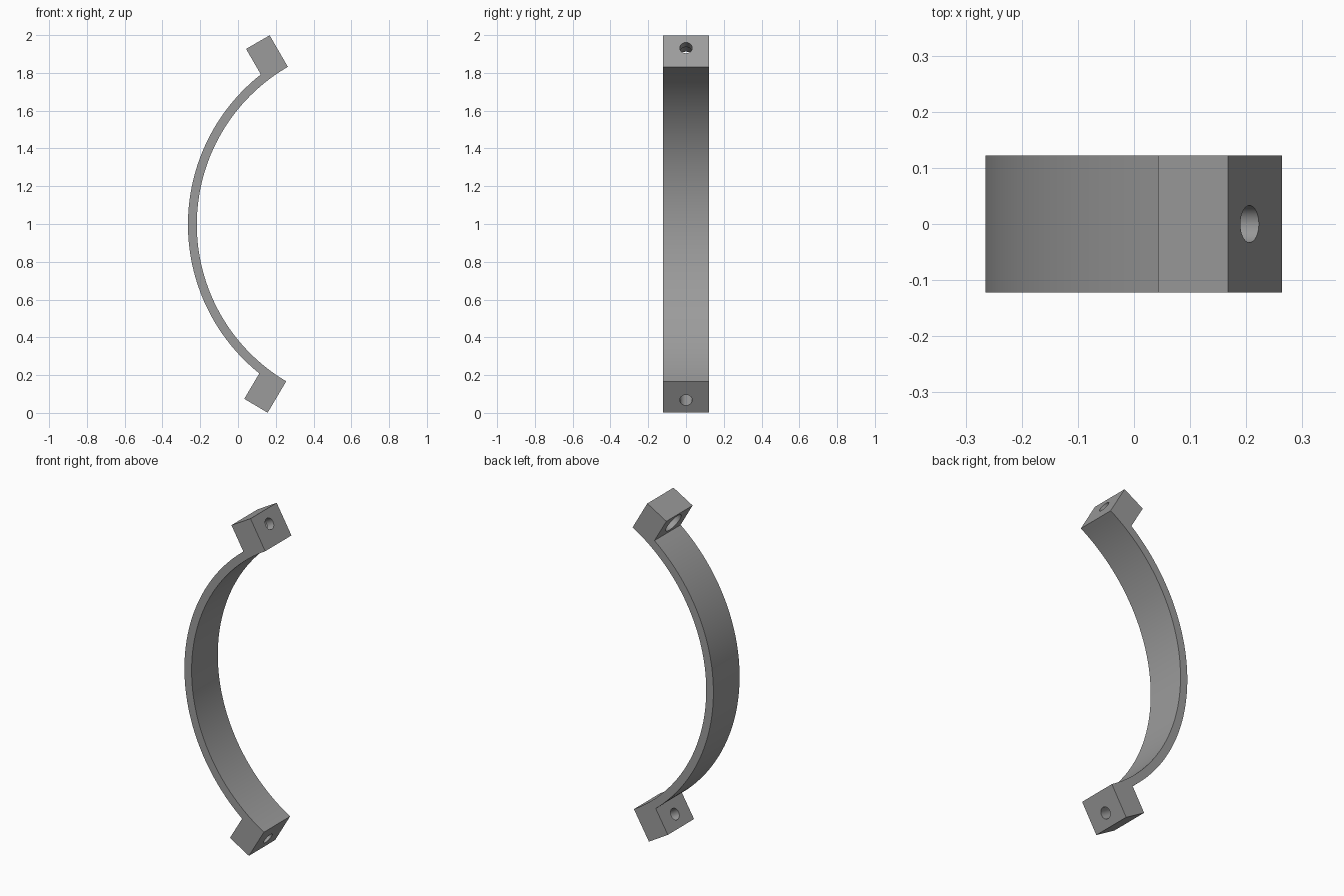
import bpy, bmesh, math
from mathutils import Vector

if "Cube" in bpy.data.objects:
    bpy.data.objects.remove(bpy.data.objects["Cube"])

CX, CZ = 0.746, 0.997            # centre of the arc
R_IN, R_OUT, R_TAB = 0.964, 1.011, 1.157
TAB = 0.144                      # tab thickness along the arc
HALF_W = 0.1225
TOP, BOTTOM = math.radians(120), math.radians(239.4)


def point(angle, radial, along=0.0):
    """Point at a radius, shifted sideways towards growing angle."""
    c, s = math.cos(angle), math.sin(angle)
    return Vector((CX + c * radial - s * along, 0, CZ + s * radial + c * along))


def arc(a, b, r, n=64):
    return [point(a + (b - a) * i / n, r) for i in range(n + 1)]


# Clamp band with a square tab on each end, as one extruded profile
inset = math.asin(TAB / R_OUT)
profile = arc(BOTTOM, TOP, R_IN)
profile += [point(TOP, R_TAB), point(TOP, R_TAB, TAB)]
profile += arc(TOP + inset, BOTTOM - inset, R_OUT)
profile += [point(BOTTOM, R_TAB, -TAB), point(BOTTOM, R_TAB)]

bm = bmesh.new()
face = bm.faces.new([bm.verts.new(p + Vector((0, -HALF_W, 0))) for p in profile])
new = bmesh.ops.extrude_face_region(bm, geom=[face])["geom"]
bmesh.ops.translate(bm, vec=(0, 2 * HALF_W, 0),
                    verts=[v for v in new if isinstance(v, bmesh.types.BMVert)])
bmesh.ops.recalc_face_normals(bm, faces=bm.faces)
mesh = bpy.data.meshes.new("clamp_band")
bm.to_mesh(mesh)
bm.free()
band = bpy.data.objects.new("clamp_band", mesh)
bpy.context.collection.objects.link(band)

# Dark grey metal
metal = bpy.data.materials.new("dark_grey")
metal.diffuse_color = (0.33, 0.33, 0.33, 1)
metal.use_nodes = True
metal.node_tree.nodes["Principled BSDF"].inputs["Base Color"].default_value = metal.diffuse_color
mesh.materials.append(metal)


def drill(name, angle, start, end, radius, sides):
    """Cut a hole through a tab, along the arc's tangent."""
    a, b = point(angle, 1.08, start), point(angle, 1.08, end)
    bpy.ops.mesh.primitive_cylinder_add(
        vertices=sides, radius=radius, depth=(b - a).length, location=(a + b) / 2,
        rotation=(b - a).to_track_quat('Z', 'Y').to_euler())
    cutter = bpy.context.object
    cutter.name = name
    cutter.hide_render = True
    cutter.data.materials.append(metal)
    mod = band.modifiers.new(name, 'BOOLEAN')
    mod.operation, mod.solver, mod.object = 'DIFFERENCE', 'EXACT', cutter
    bpy.context.view_layer.objects.active = band
    bpy.ops.object.modifier_apply(modifier=mod.name)
    bpy.data.objects.remove(cutter)


# Bolt holes, and a wider recess on the back of the upper tab
drill("upper_bolt_hole", TOP, -0.1, 0.25, 0.033, 32)
drill("lower_bolt_hole", BOTTOM, -0.25, 0.1, 0.033, 32)
drill("bolt_recess", TOP, TAB - 0.095, 0.25, 0.06, 32)

bpy.ops.object.select_all(action='DESELECT')
band.select_set(True)
bpy.context.view_layer.objects.active = band
bpy.ops.object.shade_smooth_by_angle(angle=math.radians(30))
